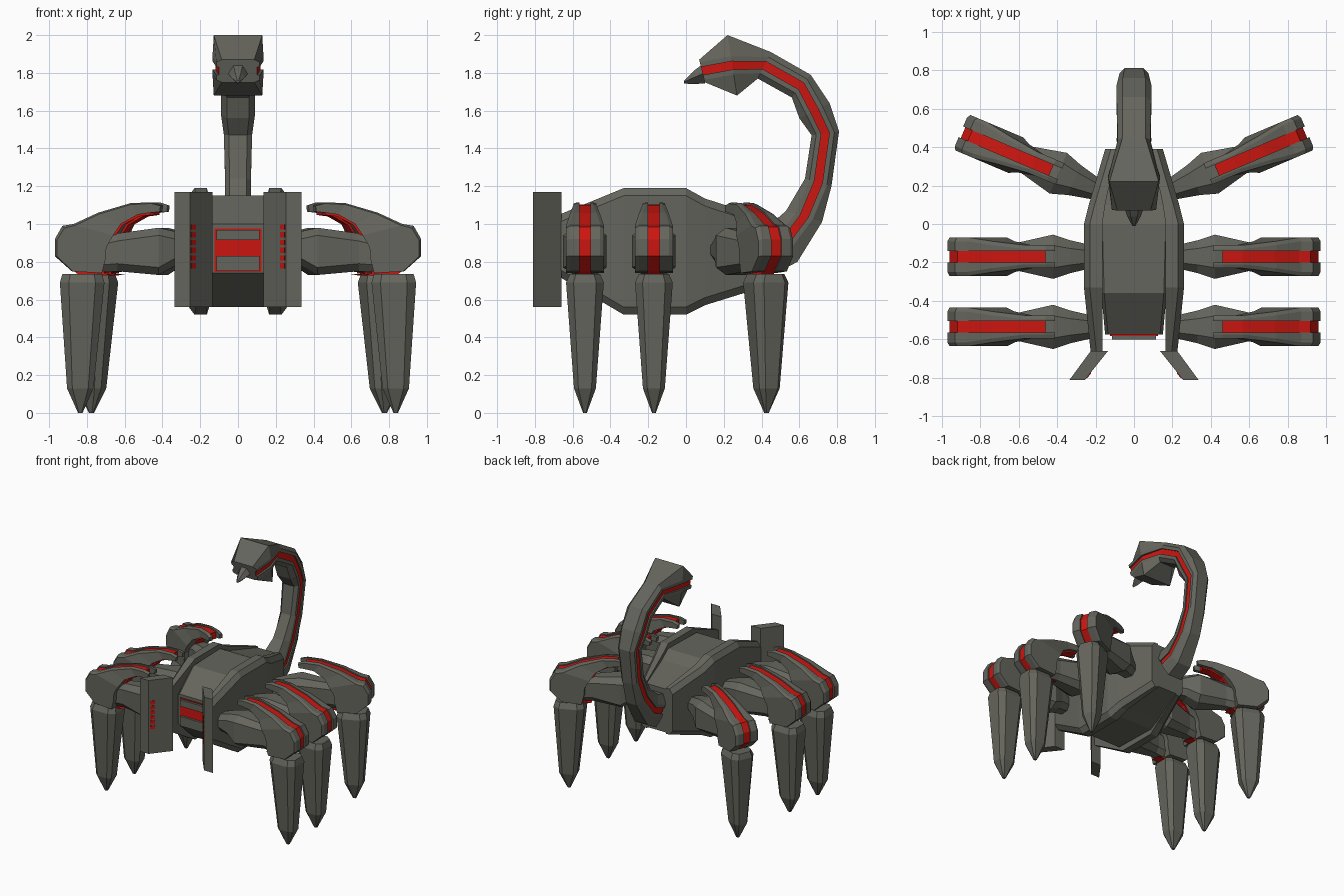
import bpy, bmesh, math
from mathutils import Vector, Matrix

if "Cube" in bpy.data.objects:
    bpy.data.objects.remove(bpy.data.objects["Cube"])

red = bpy.data.materials.new("red")
red.diffuse_color = (0.6, 0.008, 0.005, 1)
red.use_nodes = True
red.node_tree.nodes["Principled BSDF"].inputs["Base Color"].default_value = red.diffuse_color
grey = bpy.data.materials.new("grey")
grey.diffuse_color = (0.13, 0.13, 0.11, 1)
grey.use_nodes = True
grey.node_tree.nodes["Principled BSDF"].inputs["Base Color"].default_value = grey.diffuse_color


def loft(name, rings, mat=grey, xf=None, red_cols=()):
    """Skin a list of equal-length rings, with capped ends; red_cols are red strips."""
    bm = bmesh.new()
    vs = [[bm.verts.new(xf(Vector(p)) if xf else p) for p in r] for r in rings]
    n = len(rings[0])
    for a, b in zip(vs, vs[1:]):
        for i in range(n):
            j = (i + 1) % n
            f = bm.faces.new((a[i], a[j], b[j], b[i]))
            f.material_index = 1 if i in red_cols else 0
    bm.faces.new(vs[0])
    bm.faces.new(vs[-1])
    bmesh.ops.recalc_face_normals(bm, faces=bm.faces)
    me = bpy.data.meshes.new(name)
    bm.to_mesh(me)
    bm.free()
    me.materials.append(mat)
    if red_cols:
        me.materials.append(red)
    ob = bpy.data.objects.new(name, me)
    bpy.context.collection.objects.link(ob)
    return ob


def box(name, x0, x1, y0, y1, z0, z1, mat=grey):
    return loft(name, [[(x0, y, z0), (x1, y, z0), (x1, y, z1), (x0, y, z1)] for y in (y0, y1)], mat)


def placer(s, angle=0, ox=0, oy=0):
    m = Matrix.Diagonal((s, 1, 1, 1)) @ Matrix.Translation((ox, oy, 0)) @ Matrix.Rotation(math.radians(angle), 4, 'Z')
    return lambda p: m @ p


def octagon(y, w, z0, z1, c):
    return [(-w + c, y, z0), (w - c, y, z0), (w, y, z0 + c), (w, y, z1 - c),
            (w - c, y, z1), (c - w, y, z1), (-w, y, z1 - c), (-w, y, z0 + c)]


# central body
loft("body_core", [octagon(y, w, a, b, .015) for y, w, a, b in [
    (-.575, .15, .74, 1.0), (-.36, .17, .56, 1.15), (0, .18, .56, 1.15),
    (.1, .17, .59, 1.1), (.39, .11, .67, 1.03)]])

# front panel
box("front_panel_red", -.125, .125, -.582, -.55, .745, .975, red)
box("front_panel_lower", -.115, .115, -.6, -.55, .752, .83)
box("front_panel_upper", -.115, .115, -.6, -.55, .915, .968)

for s, side in ((1, "right"), (-1, "left")):
    m = placer(s)
    # side armour shell
    loft(f"{side}_body_shell", [
        [(xi, y, a), (xo - .03, y, a), (xo, y, a + .04), (xo, y, b - .04), (xo - .03, y, b), (xi, y, b)]
        for y, xi, xo, a, b in [
            (-.67, .165, .225, .72, 1.05), (-.33, .165, .26, .52, 1.19), (0, .165, .26, .52, 1.19),
            (.1, .15, .235, .57, 1.135), (.39, .09, .15, .66, 1.04)]], xf=m)
    # flared front plate with a column of red lights
    loft(f"{side}_front_plate", [
        [(.135, -.66, z), (.255, -.81, z), (.335, -.81, z), (.225, -.66, z)] for z in (.56, 1.17)], xf=m)
    for i in range(6):
        z = .765 + i * .041
        loft(f"{side}_plate_light_{i + 1}", [
            [(.222, -.775, h), (.245, -.804, h), (.253, -.794, h), (.23, -.765, h)]
            for h in (z, z + .028)], red, m)

# tail: inner point, outer point (y, z), half width, edge-width ratio
TAIL = [((.36, .98), (.48, .74), .09, .7), ((.45, 1.0), (.59, .80), .085, .7),
        ((.53, 1.07), (.72, 1.01), .072, .65), ((.63, 1.24), (.77, 1.2), .068, .65),
        ((.665, 1.47), (.81, 1.49), .075, .65), ((.6, 1.56), (.76, 1.64), .09, .65),
        ((.56, 1.67), (.66, 1.79), .09, .65), ((.38, 1.77), (.45, 1.91), .085, .7),
        ((.27, 1.68), (.22, 2.0), .135, .95), ((.1, 1.75), (.07, 1.87), .115, .75)]


def tail_ring(inner, outer, w, k):
    a, b = Vector(inner), Vector(outer)
    d = .022 / (b - a).length
    half = [(0, k), (.5 - 2.2 * d, 1), (.5 - d, 1), (.5 - d, .88), (.5 + d, .88),
            (.5 + d, 1), (.5 + 2.2 * d, 1), (1, k)]
    pts = [(w * x, *a.lerp(b, t)) for t, x in half]
    return pts + [(-x, y, z) for x, y, z in reversed(pts)]


loft("tail", [tail_ring(*t) for t in TAIL], red_cols=(3, 11))
# stinger
loft("stinger", [[(r, y, z), (r * .5, y, z + r), (-r * .5, y, z + r), (-r, y, z), (0, y, z - r)]
                 for r, y, z in [(.055, .1, 1.8), (.035, .04, 1.775), (.008, -.01, 1.752)]])

# leg shell: outer point, inner point (u, z), half width
ARCH = [((.41, 1.10), (.415, 1.065), .06), ((.46, 1.115), (.46, 1.06), .06),
        ((.57, 1.11), (.53, 1.05), .06), ((.74, 1.06), (.62, 1.0), .08),
        ((.87, 1.0), (.66, .94), .1), ((.93, .99), (.69, .89), .1),
        ((.97, .92), (.70, .86), .1), ((.97, .83), (.70, .82), .1), ((.88, .75), (.72, .74), .1)]


def red_ring(o, i):
    o, i = Vector(o), Vector(i)
    a, b = o.lerp(i, .012 / (o - i).length), i.lerp(o, -.012 / (o - i).length)
    return [(a.x, -.036, a.y), (a.x, .036, a.y), (b.x, .036, b.y), (b.x, -.036, b.y)]


def leg(name, m):
    # thigh
    loft(name + "_thigh", [
        [(u, -w, a + .04), (u, -w * .5, a), (u, w * .5, a), (u, w, a + .04),
         (u, w, b - .04), (u, w * .5, b), (u, -w * .5, b), (u, -w, b - .04)]
        for u, w, a, b in [(.2, .055, .8, .92), (.33, .085, .78, .96), (.42, .115, .73, .98),
                           (.64, .065, .75, .95), (.76, .06, .74, .92)]], xf=m)
    # twin shell plates and the red core between them
    for t, tag in ((1, "rear"), (-1, "front")):
        loft(f"{name}_{tag}_shell", [
            [(o[0], t * .03, o[1]), (o[0], t * (w - .02), o[1]),
             (o[0] * .96 + i[0] * .04, t * w, o[1] * .88 + i[1] * .12),
             (i[0], t * w, i[1]), (i[0], t * .03, i[1])] for o, i, w in ARCH], xf=m)
    loft(name + "_red_core", [red_ring(o, i) for o, i, w in ARCH[1:]] +
         [red_ring((.84, .72), (.67, .73))], red, m)
    # tapering shin and foot point
    loft(name + "_shin", [
        [(c - a, -b * .6, z), (c - a * .6, -b, z), (c + a * .6, -b, z), (c + a, -b * .6, z),
         (c + a, b * .6, z), (c + a * .6, b, z), (c - a * .6, b, z), (c - a, b * .6, z)]
        for c, a, b, z in [(.825, .105, .08, .735), (.825, .118, .1, .69),
                           (.835, .07, .058, .13), (.835, .012, .01, 0)]], xf=m)


for s, side in ((1, "right"), (-1, "left")):
    leg(side + "_front_leg", placer(s, 0, 0, -.535))
    leg(side + "_middle_leg", placer(s, 0, 0, -.17))
    leg(side + "_rear_leg", placer(s, 23, .007, .1))
